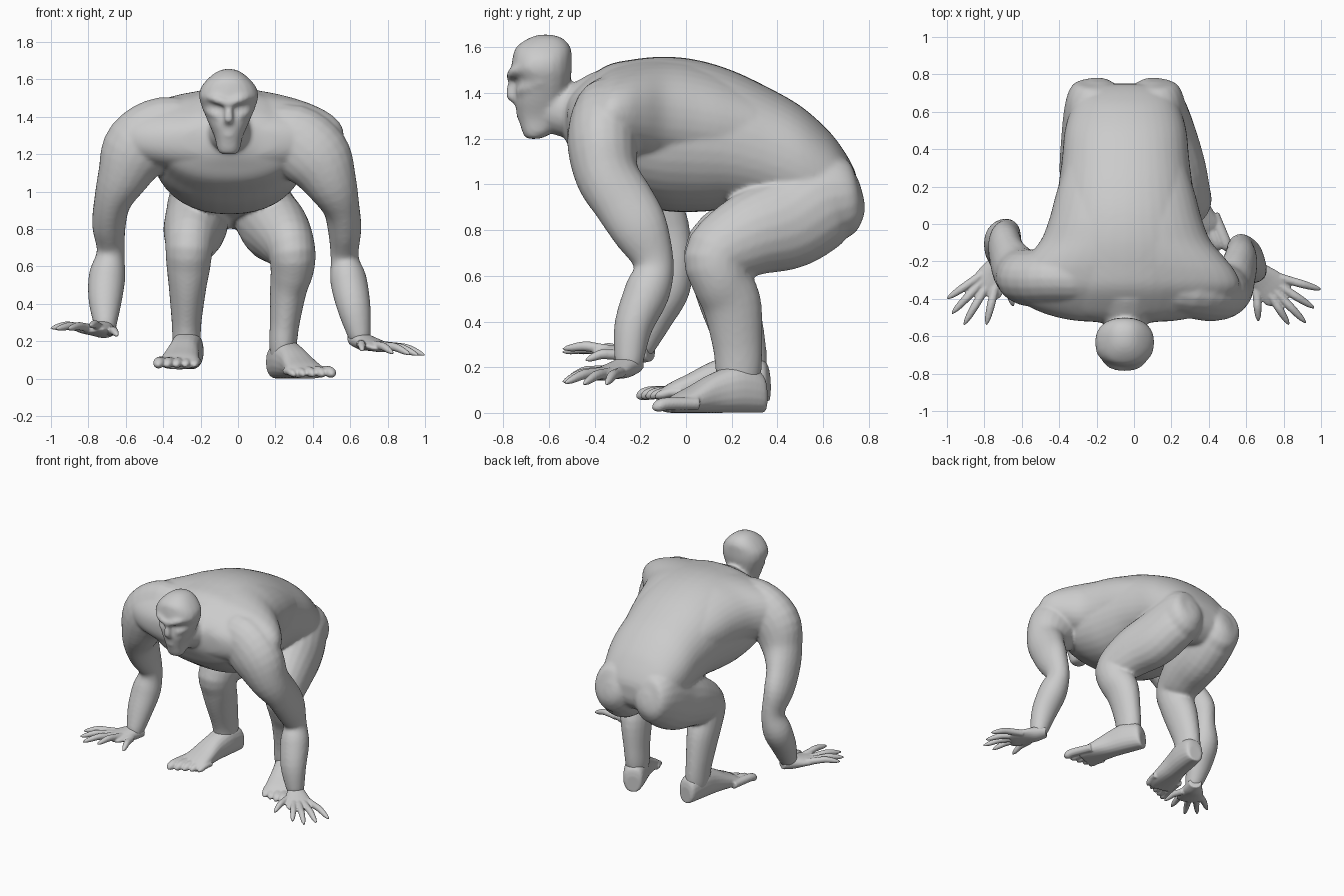
import bpy, bmesh, math
from mathutils import Vector as V

X, Y, Z = V((1, 0, 0)), V((0, 1, 0)), V((0, 0, 1))


def spline(rows, steps):
    """Catmull-Rom through rows of numbers."""
    out, n = [], len(rows)
    for i in range(n - 1):
        p = [rows[max(0, min(n - 1, i + k))] for k in (-1, 0, 1, 2)]
        for s in range(steps):
            t = s / steps
            out.append([b + 0.5 * t * (c - a + t * (2*a - 5*b + 4*c - d + t * (3*(b - c) + d - a)))
                        for a, b, c, d in zip(*p)])
    return out + [list(rows[-1])]


def loft(bm, rows, ref=X, axis=None, steps=4, n=20, power=1.0):
    """Skin elliptical rings given as (x, y, z, radius along ref, other radius)."""
    rows = spline(rows, steps)
    rings = []
    for i, r in enumerate(rows):
        t = axis or (V(rows[min(i + 1, len(rows) - 1)][:3]) - V(rows[max(i - 1, 0)][:3])).normalized()
        u = (ref - t * ref.dot(t)).normalized()
        v = t.cross(u)
        ring = []
        for k in range(n):
            a = 2 * math.pi * k / n
            c, s = math.cos(a), math.sin(a)
            c, s = (math.copysign(abs(q) ** power, q) for q in (c, s))
            ring.append(bm.verts.new(V(r[:3]) + u * c * max(r[3], .003) + v * s * max(r[4], .003)))
        rings.append(ring)
    for a, b in zip(rings, rings[1:]):
        for k in range(n):
            bm.faces.new((a[k], a[(k + 1) % n], b[(k + 1) % n], b[k]))
    bm.faces.new(rings[0][::-1])
    bm.faces.new(rings[-1])


def finish(name, bm, voxel, smooth):
    """Fuse the overlapping lofts into one smooth skin."""
    bmesh.ops.recalc_face_normals(bm, faces=bm.faces)
    me = bpy.data.meshes.new(name)
    bm.to_mesh(me)
    bm.free()
    ob = bpy.data.objects.new(name, me)
    bpy.context.collection.objects.link(ob)
    m = ob.modifiers.new("fuse", 'REMESH')
    m.mode, m.voxel_size, m.use_smooth_shade = 'VOXEL', voxel, True
    m = ob.modifiers.new("relax", 'SMOOTH')
    m.factor, m.iterations = 0.5, smooth


# Torso and the shoulder girdle that flares out of it: y, top, bottom, half width
body = bmesh.new()
torso = [(-.53, 1.36, 1.20, .12), (-.50, 1.40, 1.14, .28), (-.45, 1.45, 1.06, .36), (-.35, 1.52, .99, .40),
         (-.25, 1.545, .93, .42), (-.10, 1.56, .885, .41), (.05, 1.545, .88, .385), (.20, 1.50, .89, .36),
         (.35, 1.43, .87, .34), (.50, 1.345, .83, .325), (.62, 1.24, .80, .29), (.69, 1.15, .83, .25),
         (.735, 1.07, .88, .18), (.75, 1.02, .93, .08)]
girdle = [(.30, 1.43, 1.05, .33), (.15, 1.50, 1.03, .375), (.02, 1.54, 1.03, .41), (-.09, 1.55, 1.04, .455),
          (-.18, 1.545, 1.06, .53), (-.26, 1.53, 1.08, .59), (-.34, 1.505, 1.09, .61), (-.42, 1.45, 1.11, .55),
          (-.48, 1.40, 1.14, .43), (-.515, 1.36, 1.18, .28), (-.525, 1.32, 1.22, .12)]
for rows in (torso, girdle):
    loft(body, [(-.045, y, (t + b) / 2, w, (t - b) / 2) for y, t, b, w in rows], axis=Y, n=40, power=.9)

# Neck
loft(body, [(-.04, -.36, 1.36, .20, .14), (-.045, -.50, 1.32, .13, .12), (-.05, -.62, 1.36, .08, .11)])

# Head: z, front y, back y, half width
head = [(1.20, -.70, -.64, .04), (1.225, -.715, -.59, .06), (1.29, -.735, -.54, .075), (1.36, -.75, -.52, .105),
        (1.42, -.745, -.51, .13), (1.46, -.745, -.505, .145), (1.50, -.765, -.50, .158), (1.55, -.76, -.50, .152),
        (1.60, -.745, -.505, .115), (1.64, -.69, -.54, .065), (1.656, -.64, -.59, .02)]
loft(body, [(-.05, (f + b) / 2, z, w, (b - f) / 2) for z, f, b, w in head], axis=Z, power=.88)

# Face: nose, brows, cheekbones
loft(body, [(-.05, -.75, 1.48, .015, .02), (-.05, -.765, 1.42, .022, .02), (-.05, -.768, 1.385, .026, .018),
            (-.05, -.74, 1.36, .02, .01)])
for s in (-1, 1):
    loft(body, [(-.05, -.765, 1.47, .022, .022), (-.05 + s * .07, -.75, 1.495, .024, .024),
                (-.05 + s * .135, -.68, 1.515, .02, .02)], ref=Z)
    loft(body, [(-.05 + s * .05, -.735, 1.40, .02, .015), (-.05 + s * .095, -.70, 1.425, .026, .02),
                (-.05 + s * .125, -.63, 1.45, .02, .02)], ref=Z)
# Mouth ridge
loft(body, [(-.10, -.70, 1.30, .02, .015), (-.05, -.725, 1.31, .03, .02), (0, -.70, 1.30, .02, .015)], ref=Z)

# Arms: shoulder to wrist
arm_r = [(.15, .15), (.15, .19), (.155, .19), (.14, .14), (.135, .10), (.125, .09), (.088, .075), (.10, .098),
         (.085, .09), (.064, .062), (.05, .05)]
arms = {
    "left": [(-.18, -.30, 1.31), (-.38, -.29, 1.32), (-.535, -.29, 1.23), (-.615, -.26, 1.08), (-.67, -.19, .95),
             (-.69, -.11, .82), (-.68, -.06, .68), (-.70, -.08, .55), (-.71, -.14, .42), (-.71, -.20, .29),
             (-.715, -.21, .26)],
    "right": [(.10, -.31, 1.30), (.29, -.35, 1.28), (.42, -.365, 1.18), (.50, -.345, 1.04), (.55, -.27, .92),
              (.57, -.20, .80), (.57, -.14, .65), (.59, -.17, .53), (.62, -.23, .38), (.65, -.25, .23),
              (.655, -.255, .20)]}
for pts in arms.values():
    loft(body, [p + r for p, r in zip(pts, arm_r)], ref=Y)

# Legs: buttock to ankle
leg_r = [(.03, .04), (.10, .12), (.145, .175), (.165, .205), (.17, .21), (.16, .185), (.13, .15), (.118, .13),
         (.10, .13), (.08, .11), (.074, .10), (.06, .08)]
legs = {
    "left": [(-.20, .77, .97), (-.20, .75, .965), (-.205, .70, .955), (-.21, .60, .93), (-.22, .45, .85),
             (-.24, .28, .79), (-.26, .14, .71), (-.265, .15, .60), (-.27, .19, .48), (-.275, .24, .30),
             (-.275, .255, .18), (-.275, .255, .12)],
    "right": [(.105, .77, .97), (.105, .75, .965), (.11, .70, .955), (.12, .60, .93), (.17, .45, .84),
              (.23, .28, .78), (.285, .14, .69), (.29, .15, .59), (.27, .20, .48), (.25, .225, .30),
              (.24, .23, .18), (.24, .23, .09)]}
for pts in legs.values():
    loft(body, [p + r for p, r in zip(pts, leg_r)])
finish("body", body, .011, 8)


# Hands: palm plus five fingers fanning out from the wrist
def hand(name, wrist, tips):
    bm, w = bmesh.new(), V(wrist)
    tips = [V(t) for t in tips]
    mid = sum(tips, V()) / 5
    d = V((mid.x - w.x, mid.y - w.y, 0)).normalized()
    loft(bm, [(*w.lerp(mid, t), a, b) for t, a, b in
              ((-.16, .045, .04), (.05, .062, .048), (.3, .085, .036), (.52, .09, .026), (.62, .07, .015))],
         ref=Z.cross(d), axis=d)
    for tip in tips:
        loft(bm, [(*(w.lerp(tip, t) + Z * lift), r, r) for t, lift, r in
                  ((.35, 0, .025), (.55, .01, .023), (.72, .016, .022), (.9, .006, .016), (1, 0, .005))],
             ref=Z, n=10)
    finish(name, bm, .006, 3)


hand("left_hand", (-.71, -.20, .265), [(-1.0, -.40, .27), (-.975, -.48, .265), (-.91, -.54, .265),
                                       (-.79, -.54, .28), (-.645, -.44, .23)])
hand("right_hand", (.65, -.25, .205), [(1.0, -.35, .125), (.965, -.45, .125), (.92, -.53, .13),
                                       (.83, -.54, .135), (.665, -.52, .15)])


# Feet: wedge plus five toes, big toe on the inner side
def foot(name, heel, end, inner, sole):
    bm = bmesh.new()
    h, e = V((*heel, 0)), V((*end, 0))
    d = (e - h).normalized()
    side = Z.cross(d) * inner
    loft(bm, [(*(h.lerp(e, t) + Z * (sole + b)), a, b) for t, a, b in
              ((0, .045, .06), (.04, .07, .09), (.22, .082, .105), (.42, .084, .088), (.6, .098, .06),
               (.72, .105, .042), (.8, .09, .026))], ref=side, axis=d, power=.85)
    for k in range(5):
        off, r = (2 - k) * .045, .032 - k * .002
        length = 1 - .045 * k
        loft(bm, [(*(h.lerp(e, t) + side * off + Z * (sole + z)), q, q * .9) for t, z, q in
                  ((.62, .04, r), (length - .12, .04, r), (length - .04, .028, r * .9), (length, .018, r * .3))],
             ref=side, n=10)
    finish(name, bm, .007, 3)


foot("left_foot", (-.25, .365), (-.34, -.23), -1, .05)
foot("right_foot", (.205, .34), (.425, -.18), 1, 0)
